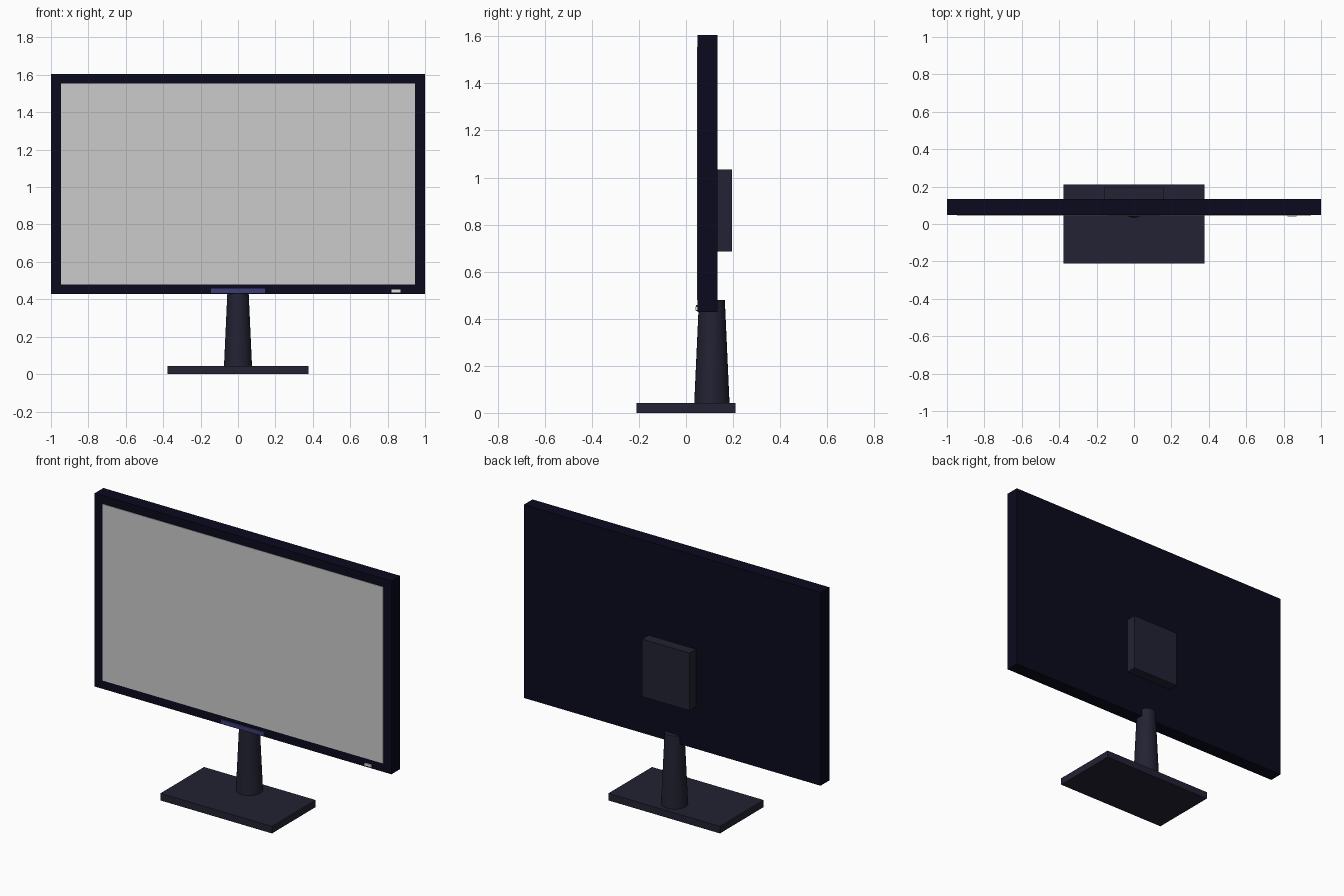
import bpy
import math

cube = bpy.data.objects.get("Cube")
if cube:
    bpy.data.objects.remove(cube, do_unlink=True)


def material(name, *rgb):
    mat = bpy.data.materials.new(name)
    mat.use_nodes = True
    color = (*rgb, 1)
    mat.diffuse_color = color
    mat.node_tree.nodes["Principled BSDF"].inputs["Base Color"].default_value = color
    return mat


casing = material("midnight casing", 0.003, 0.003, 0.013)
plastic = material("charcoal plastic", 0.016, 0.016, 0.033)
glass = material("grey screen", 0.6, 0.6, 0.6)
accent = material("indigo accent", 0.045, 0.045, 0.19)
light = material("pale button", 0.75, 0.75, 0.75)


def box(name, xs, ys, zs, mat):
    """Box spanning the given x, y and z ranges."""
    spans = (xs, ys, zs)
    bpy.ops.mesh.primitive_cube_add(size=1, location=[(a + b) / 2 for a, b in spans])
    obj = bpy.context.object
    obj.name = name
    obj.scale = [b - a for a, b in spans]
    bpy.ops.object.transform_apply(location=False, rotation=False, scale=True)
    obj.data.materials.append(mat)
    return obj


# Stand: flat foot and tapered round neck
box("stand_base", (-0.376, 0.376), (-0.21, 0.21), (0, 0.043), plastic)

neck_bottom, neck_top = 0.04, 0.48
bpy.ops.mesh.primitive_cone_add(
    vertices=32, radius1=0.075, radius2=0.055, depth=neck_top - neck_bottom,
    location=(0, 0.11, (neck_bottom + neck_top) / 2))
neck = bpy.context.object
neck.name = "stand_neck"
neck.data.materials.append(plastic)
bpy.ops.object.shade_smooth_by_angle(angle=math.radians(30))

# Display: casing, screen plate and rear mount housing
box("display_casing", (-1, 1), (0.049, 0.133), (0.428, 1.605), casing)
box("screen", (-0.946, 0.946), (0.046, 0.052), (0.48, 1.555), glass)
box("rear_mount", (-0.16, 0.16), (0.13, 0.195), (0.685, 1.035), plastic)

# Front trim: lower accent strip and power button
box("accent_strip", (-0.145, 0.145), (0.043, 0.052), (0.433, 0.458), accent)
box("power_button", (0.822, 0.868), (0.041, 0.052), (0.436, 0.452), light)
